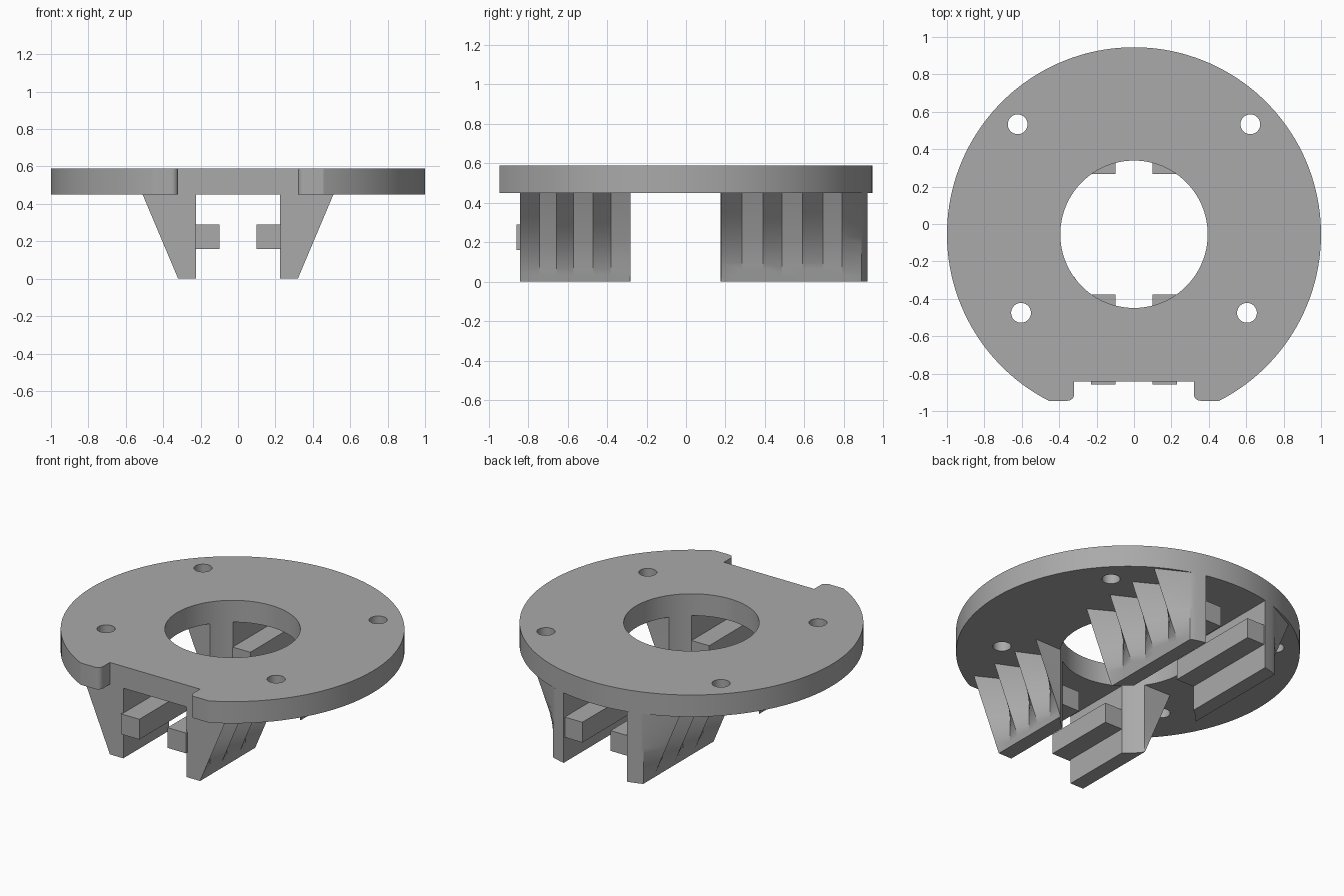
import bpy, bmesh
from math import sin, cos, pi, asin, sqrt

cube = bpy.data.objects.get("Cube")
if cube:
    bpy.data.objects.remove(cube, do_unlink=True)

CY = -0.055                    # y of the plate centre
R, BORE = 1.0, 0.394           # plate and bore radii
Z_LOW, Z_TOP = 0.45, 0.59      # plate underside and top
WALL, ROOT, TIP = 0.225, 0.32, 0.51
FRONT, NOTCH = -0.945, -0.842

grey = bpy.data.materials.new("plain grey")
grey.use_nodes = True
colour = (0.4, 0.4, 0.4, 1)
grey.diffuse_color = colour
grey.node_tree.nodes["Principled BSDF"].inputs["Base Color"].default_value = colour


def finish(bm, name):
    bmesh.ops.recalc_face_normals(bm, faces=bm.faces)
    mesh = bpy.data.meshes.new(name)
    bm.to_mesh(mesh)
    bm.free()
    mesh.materials.append(grey)
    obj = bpy.data.objects.new(name, mesh)
    bpy.context.collection.objects.link(obj)
    bpy.ops.object.select_all(action='DESELECT')
    obj.select_set(True)
    bpy.context.view_layer.objects.active = obj
    bpy.ops.object.shade_smooth_by_angle(angle=pi / 8)
    return obj


def arc(cx, cy, r, a0, a1, n):
    return [(cx + r * cos(a0 + (a1 - a0) * i / n),
             cy + r * sin(a0 + (a1 - a0) * i / n)) for i in range(n + 1)]


def circle(cx, cy, r, n):
    return arc(cx, cy, r, 0, 2 * pi, n)[:-1]


def on_circle(x, r, side):
    return (x, CY + side * sqrt(r * r - x * x))


# Round plate with a front notch, a bore and four screw holes
a = asin((FRONT - CY) / R)
rim = arc(0, CY, R, a, pi - a, 128)
f = 0.035
corner = arc(ROOT + f, FRONT + f, f, pi, 1.5 * pi, 6)
left_notch = [(ROOT, NOTCH)] + corner
right_notch = [(-x, y) for x, y in reversed(left_notch)]
loops = [rim + right_notch + left_notch, circle(0, CY, BORE, 96)]
for s in (-1, 1):
    loops += [circle(s * 0.622, 0.533, 0.053, 32), circle(s * 0.604, -0.475, 0.053, 32)]
bm = bmesh.new()
for loop in loops:
    vs = [bm.verts.new((x, y, Z_LOW)) for x, y in loop]
    for i, v in enumerate(vs):
        bm.edges.new((v, vs[i - 1]))
bmesh.ops.triangle_fill(bm, use_beauty=True, edges=bm.edges[:], normal=(0, 0, 1))
top = bmesh.ops.extrude_face_region(bm, geom=bm.faces[:])["geom"]
bmesh.ops.translate(bm, vec=(0, 0, Z_TOP - Z_LOW),
                    verts=[g for g in top if isinstance(g, bmesh.types.BMVert)])
bmesh.ops.dissolve_limit(bm, angle_limit=0.001, verts=bm.verts[:], edges=bm.edges[:])
finish(bm, "round_plate")


def arc_between(r, side, x0, x1, n=6):
    return [on_circle(x0 + (x1 - x0) * i / n, r, side) for i in range(n + 1)]


def jaw(name, side, inner, teeth):
    """Wall whose outer teeth grow from nothing at the foot to full depth at the plate."""
    levels = 14
    bm = bmesh.new()
    rings = []
    for k in range(levels + 1):
        t = k / levels
        outline = inner + [(ROOT + (TIP - ROOT) * t * peak, y) for y, peak in teeth]
        rings.append([bm.verts.new((side * x, y, Z_LOW * t)) for x, y in outline])
    n = len(rings[0])
    for low, high in zip(rings, rings[1:]):
        for i in range(n):
            bm.faces.new((low[i - 1], low[i], high[i], high[i - 1]))
    bm.faces.new(rings[0])
    bm.faces.new(rings[-1])
    bmesh.ops.triangulate(bm, faces=[g for g in bm.faces if len(g.verts) > 4])
    finish(bm, name)


def bar(name, side, y0, y1):
    bm = bmesh.new()
    bmesh.ops.create_cube(bm, size=1)
    for v in bm.verts:
        v.co = (side * (0.165 + v.co.x * 0.13), (y0 + y1) / 2 + v.co.y * (y1 - y0),
                0.225 + v.co.z * 0.13)
    finish(bm, name)


# Toothed jaws and their inner guide bars, mirrored left and right
back_teeth = [(0.89, 0), (0.79, 1), (0.695, 0), (0.589, 1), (0.487, 0),
              (0.39, 1), (0.284, 0), (0.178, 1)]
front_teeth = [(-0.282, 1), (-0.381, 0), (-0.472, 1), (-0.569, 0),
               (-0.655, 1), (-0.741, 0), (NOTCH, 1)]
back_inner = arc_between(BORE, 1, ROOT, WALL) + arc_between(R, 1, WALL, ROOT)[:-1]
front_inner = [(WALL, NOTCH)] + arc_between(BORE, -1, WALL, ROOT)
for side, label in ((1, "left"), (-1, "right")):
    jaw("back_jaw_" + label, side, back_inner, back_teeth)
    jaw("front_jaw_" + label, side, front_inner, front_teeth)
    bar("back_guide_bar_" + label, side, 0.268, 0.908)
    bar("front_guide_bar_" + label, side, -0.858, -0.378)
